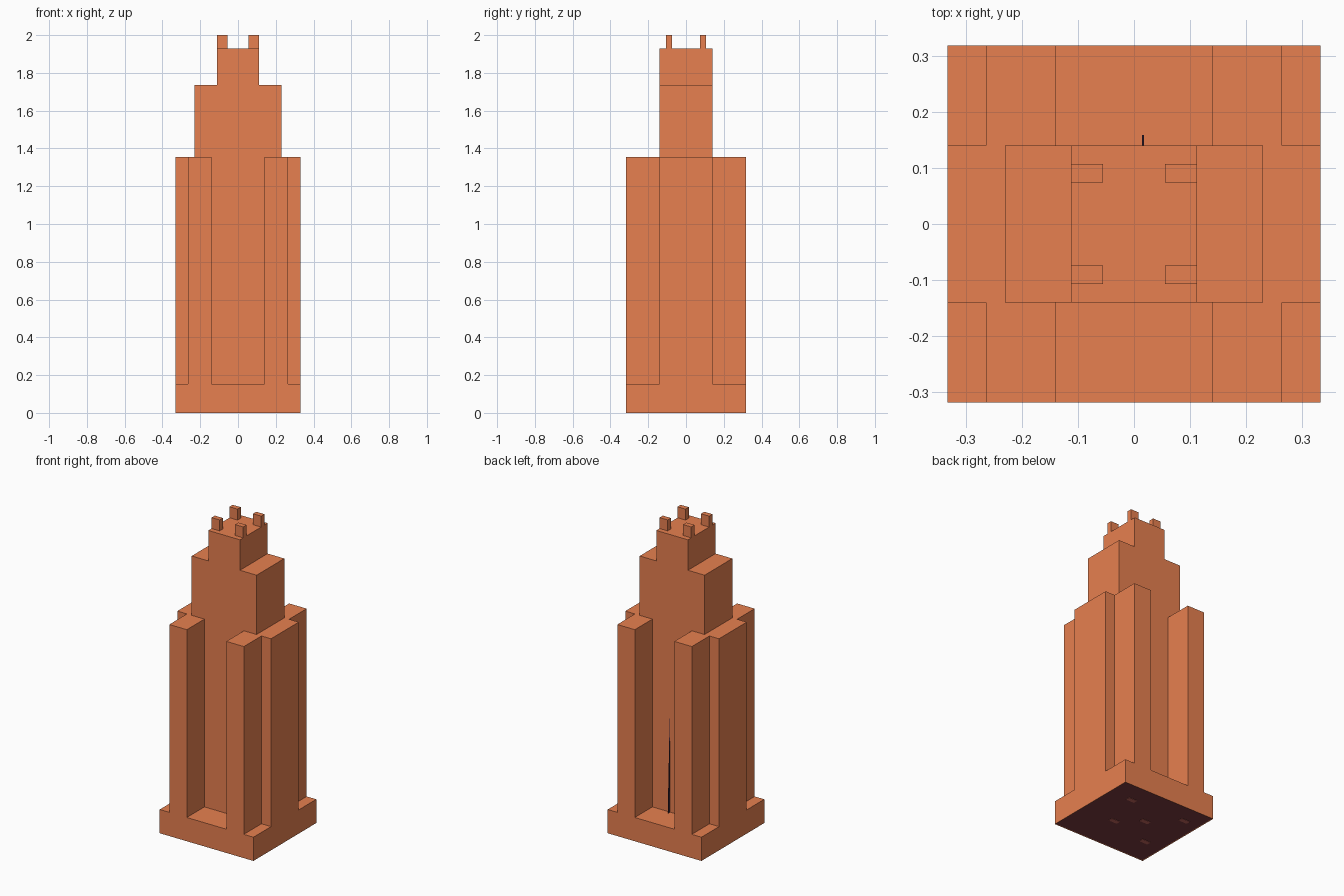
import bpy, bmesh
from mathutils import Vector

cube = bpy.data.objects.get("Cube")
if cube:
    bpy.data.objects.remove(cube, do_unlink=True)


def material(name, color):
    mat = bpy.data.materials.new(name)
    mat.use_nodes = True
    mat.diffuse_color = color
    mat.node_tree.nodes["Principled BSDF"].inputs["Base Color"].default_value = color
    return mat


terracotta = material("terracotta", (0.8, 0.216, 0.08, 1))
maroon = material("dark_maroon", (0.2, 0.045, 0.05, 1))
red = material("dull_red", (0.55, 0.13, 0.11, 1))
plum = material("dark_plum", (0.06, 0.025, 0.05, 1))


def finish(name, bm, mats=(terracotta,)):
    bmesh.ops.recalc_face_normals(bm, faces=bm.faces)
    mesh = bpy.data.meshes.new(name)
    bm.to_mesh(mesh)
    bm.free()
    for mat in mats:
        mesh.materials.append(mat)
    obj = bpy.data.objects.new(name, mesh)
    bpy.context.collection.objects.link(obj)
    return obj


def prism(points, direction):
    """Extrude a closed outline along a direction."""
    bm = bmesh.new()
    face = bm.faces.new([bm.verts.new(p) for p in points])
    out = bmesh.ops.extrude_face_region(bm, geom=[face], use_keep_orig=True)
    moved = [v for v in out["geom"] if isinstance(v, bmesh.types.BMVert)]
    bmesh.ops.translate(bm, verts=moved, vec=Vector(direction))
    return bm


def rectangle(x0, x1, y0, y1, z):
    return [(x0, y0, z), (x1, y0, z), (x1, y1, z), (x0, y1, z)]


HALF_X, HALF_Y, CORE_Y = 0.332, 0.318, 0.14
BASE_TOP, SHAFT_TOP = 0.152, 1.355
FLOOR = 0.002

# Base slab with a dark underside inside a thin rim
bm = prism(rectangle(-HALF_X, HALF_X, -HALF_Y, HALF_Y, 0), (0, 0, BASE_TOP))
bm.normal_update()
bottom = min(bm.faces, key=lambda f: f.calc_center_median().z)
bmesh.ops.inset_region(bm, faces=[bottom], thickness=0.006)
bottom.material_index = 1
bmesh.ops.translate(bm, verts=bottom.verts, vec=(0, 0, FLOOR))
finish("base", bm, (terracotta, maroon))

# Small plain tiles on the underside
for i, (x, y) in enumerate([(-0.22, 0.19), (0.17, 0.18), (-0.05, 0.04),
                            (-0.2, -0.14), (0.09, -0.07)]):
    finish(f"underside_tile_{i + 1}",
           prism(rectangle(x - 0.03, x + 0.03, y - 0.015, y + 0.015, 0),
                 (0, 0, FLOOR)), (red,))

# Shaft: plan quadrant with a corner notch, a pier and a central recess
quadrant = [(HALF_X, CORE_Y), (0.264, CORE_Y), (0.264, HALF_Y),
            (0.14, HALF_Y), (0.14, CORE_Y)]
half = quadrant + [(-x, y) for x, y in reversed(quadrant)]
plan = half + [(x, -y) for x, y in reversed(half)]
finish("shaft", prism([(x, y, BASE_TOP) for x, y in plan],
                      (0, 0, SHAFT_TOP - BASE_TOP)))

# Stepped upper tower
steps = [(0.23, SHAFT_TOP), (0.23, 1.735), (0.112, 1.735), (0.112, 1.93)]
outline = steps + [(-x, z) for x, z in reversed(steps)]
finish("upper_tower", prism([(x, -CORE_Y, z) for x, z in outline],
                            (0, 2 * CORE_Y, 0)))

# Four roof pinnacles
for side, sx in (("left", 1), ("right", -1)):
    for end, sy in (("front", -1), ("back", 1)):
        xs = sorted((sx * 0.055, sx * 0.112))
        ys = sorted((sy * 0.074, sy * 0.107))
        finish(f"pinnacle_{end}_{side}",
               prism(rectangle(*xs, *ys, 1.93), (0, 0, 0.07)))

# Thin tapering fin in the rear recess
fin = [(0.014, CORE_Y, BASE_TOP), (0.014, 0.159, BASE_TOP), (0.014, CORE_Y, 0.75)]
finish("rear_fin", prism(fin, (0.004, 0, 0)), (plum,))
